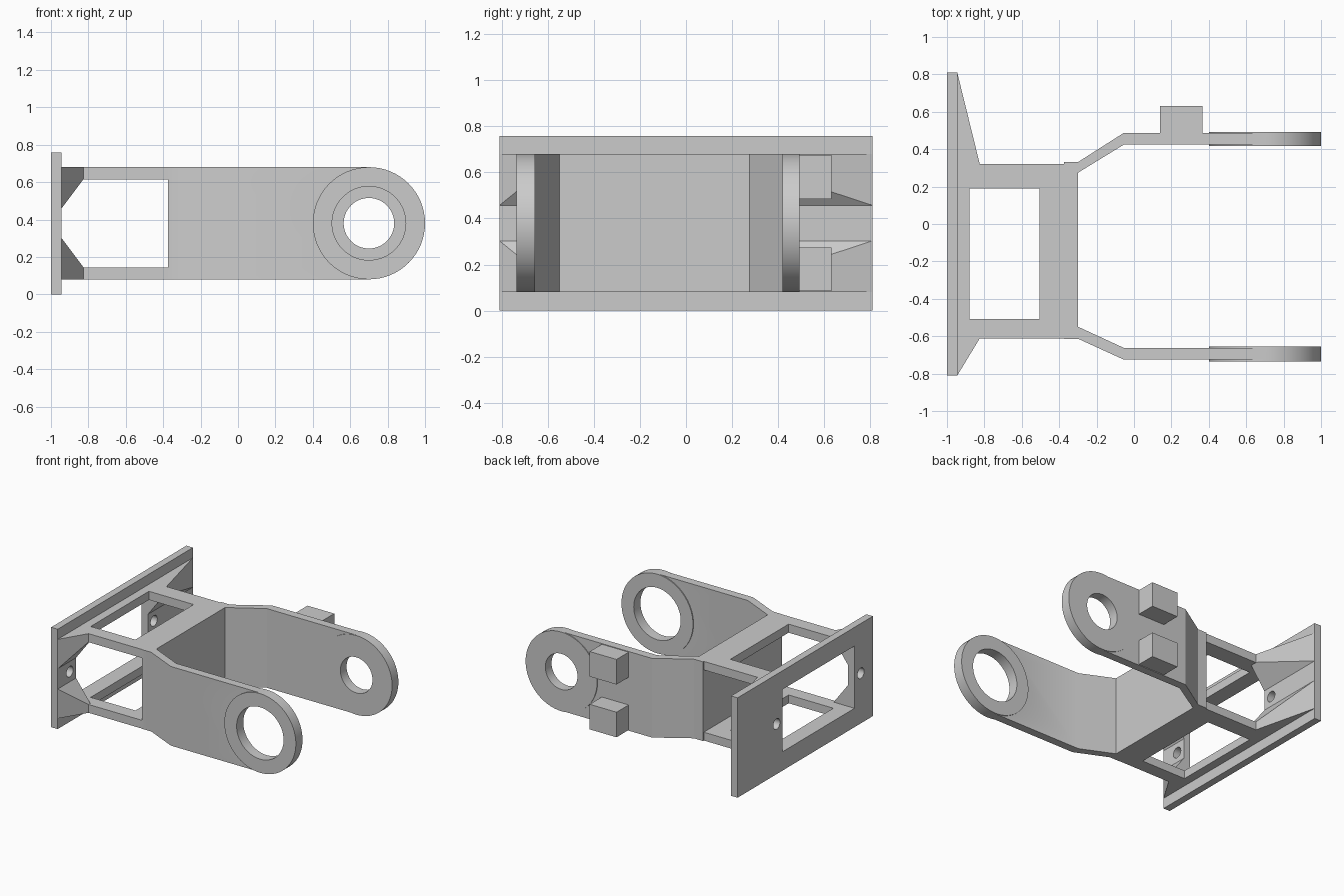
import bpy, bmesh, math
from mathutils import Matrix, Vector

cube = bpy.data.objects.get("Cube")
if cube:
    bpy.data.objects.remove(cube, do_unlink=True)

grey = bpy.data.materials.new("light grey")
grey.use_nodes = True
grey.diffuse_color = (0.6, 0.6, 0.6, 1)
grey.node_tree.nodes["Principled BSDF"].inputs["Base Color"].default_value = (0.6, 0.6, 0.6, 1)


def make(name, bm):
    bmesh.ops.recalc_face_normals(bm, faces=bm.faces)
    mesh = bpy.data.meshes.new(name)
    bm.to_mesh(mesh)
    bm.free()
    mesh.materials.append(grey)
    obj = bpy.data.objects.new(name, mesh)
    bpy.context.collection.objects.link(obj)
    return obj


def box(name, x, y, z):
    bm = bmesh.new()
    bmesh.ops.create_cube(bm, size=1)
    for v in bm.verts:
        v.co = Vector([r[0] if c < 0 else r[1] for c, r in zip(v.co, (x, y, z))])
    return make(name, bm)


def prism(name, outline, z0, z1):
    bm = bmesh.new()
    face = bm.faces.new([bm.verts.new((x, y, z0)) for x, y in outline])
    top = bmesh.ops.extrude_face_region(bm, geom=[face])["geom"]
    bmesh.ops.translate(bm, vec=(0, 0, z1 - z0),
                        verts=[g for g in top if isinstance(g, bmesh.types.BMVert)])
    return make(name, bm)


def cylinder(name, radius, depth, centre, axis, segments=64):
    bm = bmesh.new()
    turn = Matrix.Rotation(math.pi / 2, 4, axis)
    bmesh.ops.create_cone(bm, cap_ends=True, segments=segments, radius1=radius,
                          radius2=radius, depth=depth, matrix=Matrix.Translation(centre) @ turn)
    return make(name, bm)


def combine(obj, other, operation):
    mod = obj.modifiers.new("combine", "BOOLEAN")
    mod.operation, mod.solver, mod.object = operation, "EXACT", other
    bpy.context.view_layer.objects.active = obj
    bpy.ops.object.modifier_apply(modifier=mod.name)
    bpy.data.objects.remove(other, do_unlink=True)


def smooth(obj):
    bpy.ops.object.select_all(action="DESELECT")
    obj.select_set(True)
    bpy.context.view_layer.objects.active = obj
    bpy.ops.object.shade_smooth_by_angle(angle=math.radians(30))


LOW, HIGH, MID = 0.08, 0.68, 0.38

# Mounting plate with a window and two screw holes
plate = box("mounting_plate", (-1, -0.945), (-0.81, 0.81), (0, 0.757))
combine(plate, box("window", (-1.1, -0.9), (-0.59, 0.27), (0.143, 0.615)), "DIFFERENCE")
for y in (-0.665, 0.343):
    combine(plate, cylinder("screw_hole", 0.04, 0.3, (-0.97, y, MID), "Y", 32), "DIFFERENCE")
smooth(plate)

# Open frame with a solid end wall
frame = box("frame", (-0.945, -0.3), (-0.612, 0.322), (LOW, HIGH))
combine(frame, box("side_opening", (-1.1, -0.375), (-1, 1), (0.143, 0.615)), "DIFFERENCE")
combine(frame, box("top_opening", (-0.88, -0.505), (-0.508, 0.19), (-0.5, 1.5)), "DIFFERENCE")

# Four tapering gussets between plate and frame
for side, inner, edge, outer in (("left", 0.27, 0.322, 0.81), ("right", -0.59, -0.612, -0.81)):
    for level, s in (("upper", 1), ("lower", -1)):
        bm = bmesh.new()
        for x, y_out, z_in in ((-0.945, outer, 0.077), (-0.825, edge, 0.237)):
            for y in (inner, y_out):
                for z in (z_in, HIGH - MID):
                    bm.verts.new((x, y, MID + s * z))
        bmesh.ops.convex_hull(bm, input=bm.verts)
        bmesh.ops.dissolve_limit(bm, angle_limit=0.01, verts=bm.verts, edges=bm.edges)
        make(f"{level}_{side}_gusset", bm)

# Two cranked fork arms with round, bored ends
arms = (
    ("left_arm", 0.135, (0.418, 0.493),
     [(-0.375, 0.332), (-0.298, 0.332), (-0.055, 0.487), (0.7, 0.487),
      (0.7, 0.424), (-0.055, 0.424), (-0.298, 0.275), (-0.375, 0.275)]),
    ("right_arm", 0.197, (-0.735, -0.655),
     [(-0.375, -0.614), (-0.298, -0.614), (-0.055, -0.725), (0.7, -0.725),
      (0.7, -0.662), (-0.055, -0.662), (-0.298, -0.55), (-0.375, -0.55)]),
)
for name, bore, (y0, y1), outline in arms:
    arm = prism(name, outline, LOW, HIGH)
    centre = (0.7, (y0 + y1) / 2, MID)
    combine(arm, cylinder("round_end", 0.3, y1 - y0, centre, "X"), "UNION")
    combine(arm, cylinder("bore", bore, 0.4, centre, "X"), "DIFFERENCE")
    smooth(arm)

# Stop blocks on the outside of the left arm
for level, z in (("lower", (0.085, 0.275)), ("upper", (0.485, 0.675))):
    box(f"{level}_stop_block", (0.14, 0.365), (0.46, 0.632), z)
